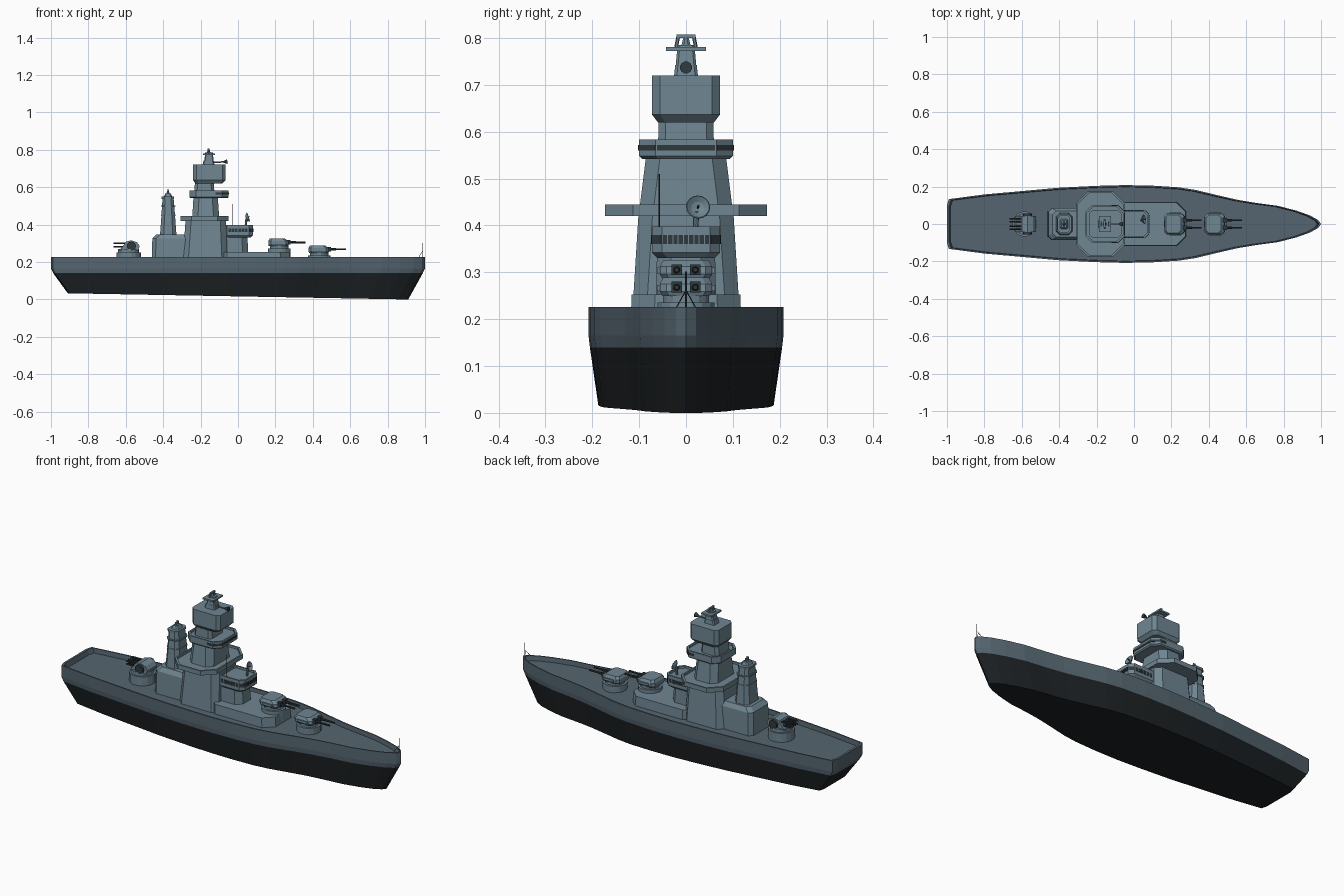
import bpy, bmesh, math
from mathutils import Vector

if "Cube" in bpy.data.objects:
    bpy.data.objects.remove(bpy.data.objects["Cube"])


def material(name, r, g, b):
    m = bpy.data.materials.new(name)
    m.diffuse_color = (r, g, b, 1)
    m.use_nodes = True
    m.node_tree.nodes["Principled BSDF"].inputs["Base Color"].default_value = m.diffuse_color
    return m


HULL = material("hull_grey", 0.09, 0.13, 0.16)
LIGHT = material("upper_grey", 0.16, 0.24, 0.29)
KEEL = material("keel_black", 0.012, 0.015, 0.017)
DARK = material("dark_metal", 0.03, 0.04, 0.045)


def loft(name, rings, mat, cap_start=True, cap_end=True):
    """Skin a stack of equal-length rings."""
    bm = bmesh.new()
    vs = [[bm.verts.new(p) for p in ring] for ring in rings]
    n = len(vs[0])
    for a, b in zip(vs, vs[1:]):
        for i in range(n):
            j = (i + 1) % n
            bm.faces.new((a[i], a[j], b[j], b[i]))
    if cap_start:
        bm.faces.new(vs[0][::-1])
    if cap_end:
        bm.faces.new(vs[-1])
    if cap_start and cap_end:
        bmesh.ops.recalc_face_normals(bm, faces=bm.faces)
    me = bpy.data.meshes.new(name)
    bm.to_mesh(me)
    bm.free()
    ob = bpy.data.objects.new(name, me)
    bpy.context.collection.objects.link(ob)
    me.materials.append(mat)
    return ob


def octa(x0, x1, hy, c, z, cf=None):
    """Chamfered rectangle; c = rear chamfer, cf = front chamfer."""
    f = c if cf is None else cf
    return [(x0 + c, -hy, z), (x1 - f, -hy, z), (x1, f - hy, z), (x1, hy - f, z),
            (x1 - f, hy, z), (x0 + c, hy, z), (x0, hy - c, z), (x0, c - hy, z)]


def platform(name, x0, x1, hy, c, z0, z1, cf=None, under=0.0):
    """Slab with a parapet round a sunken floor."""
    f = c if cf is None else cf
    t = 0.008
    rings = [octa(x0 + under, x1 - under, hy - under, c, z0, f), octa(x0, x1, hy, c, z0 + under, f),
             octa(x0, x1, hy, c, z1, f), octa(x0 + t, x1 - t, hy - t, c, z1, f),
             octa(x0 + t, x1 - t, hy - t, c, z1 - 0.012, f)]
    return loft(name, rings if under else rings[1:], LIGHT)


def tube(name, p, q, r1, r2=None, n=12, mat=LIGHT):
    p, q = Vector(p), Vector(q)
    rot = (q - p).to_track_quat('Z', 'Y')
    def ring(c, r):
        return [c + rot @ Vector((r * math.cos(a), r * math.sin(a), 0))
                for a in (2 * math.pi * (i + .5) / n for i in range(n))]
    return loft(name, [ring(p, r1), ring(q, r1 if r2 is None else r2)], mat)


def box(name, x0, x1, y0, y1, z0, z1, mat=LIGHT):
    return loft(name, [[(x0, y0, z), (x1, y0, z), (x1, y1, z), (x0, y1, z)] for z in (z0, z1)], mat)


# Hull: one plan outline stacked at several levels
half = [(-1, .1), (-.99, .133), (-.8, .158), (-.6, .176), (-.4, .194), (-.2, .204), (-.05, .208),
        (.1, .205), (.24, .196), (.33, .182), (.45, .153), (.55, .13), (.65, .113), (.77, .097),
        (.87, .071), (.94, .046), (.985, .021), (1, 0)]
outline = half + [(x, -y) for x, y in reversed(half[:-1])]
level = lambda sx, sy, z: [(x * sx, y * sy, z) for x, y in outline]
bottom = [(x * .91, y * .9, .016 - .0165 * x) for x, y in outline]
water = level(.988, .986, .14)
loft("hull_upper", [level(.98, .95, .2), level(.988, .96, .226), level(1, 1, .226),
                    level(1, 1, .165), water], HULL, True, False)
loft("hull_lower", [bottom, water], KEEL)

# Forward deckhouse and bridge
loft("forward_deckhouse", [octa(-.08, .28, .118, .02, .19, .05), octa(-.08, .275, .116, .02, .253, .05)], LIGHT)
loft("bridge_base", [octa(-.08, .055, .064, .01, .25, .03), octa(-.08, .05, .062, .01, .34, .03)], LIGHT)
platform("bridge", -.07, .08, .073, .01, .33, .398, .022, .012)
for i in range(9):
    y = (i - 4) * .0112
    box("bridge_window", .078, .082, y - .0045, y + .0045, .36, .38, DARK)
for s in (-1, 1):
    for i in range(6):
        x = -.045 + i * .018
        box("bridge_side_window", x - .007, x + .007, s * .0715, s * .0745, .36, .38, DARK)
    w = loft("bridge_corner_window", [[(.0605, s * .0735, z), (.0805, s * .0535, z),
             (.0795, s * .0525, z), (.0595, s * .0725, z)] for z in (.36, .38)], DARK)

# Main tower, stepped upward
loft("tower_lower", [octa(-.297, -.055, .116, .03, .19), octa(-.28, -.065, .101, .03, .43)], LIGHT)
platform("tower_gallery", -.308, -.05, .173, .06, .42, .445)
loft("tower_middle", [octa(-.245, -.1, .1, .03, .43), octa(-.238, -.108, .085, .03, .55)], LIGHT)
platform("lookout_deck", -.26, -.05, .1, .035, .542, .583, None, .006)
box("lookout_window", -.052, -.048, -.062, .062, .56, .572, DARK)
for s in (-1, 1):
    box("lookout_side_window", -.12, -.088, s * .098, s * .102, .56, .572, DARK)
    loft("lookout_corner_window", [[(-.084, s * .101, z), (-.049, s * .066, z),
         (-.051, s * .064, z), (-.086, s * .099, z)] for z in (.56, .572)], DARK)
loft("tower_neck", [octa(-.235, -.125, .06, .015, .56), octa(-.23, -.13, .058, .015, .63)], LIGHT)
loft("director_block", [octa(-.228, -.085, .06, .015, .62), octa(-.24, -.067, .073, .017, .637),
                        octa(-.24, -.067, .073, .017, .72)], LIGHT)

# Mast head
loft("mast_base", [octa(-.19, -.125, .026, .006, .715), octa(-.185, -.13, .023, .006, .742)], LIGHT)
loft("mast_post", [octa(-.18, -.13, .022, .005, .74), octa(-.175, -.135, .018, .005, .785)], LIGHT)
box("mast_crossbar", -.187, -.123, -.043, .043, .772, .781)
for s in (-1, 1):
    tube("mast_frame_leg", (-.157, s * .021, .78), (-.157, s * .016, .806), .004, n=6)
box("mast_frame_top", -.162, -.152, -.02, .02, .8, .807)
tube("mast_tip", (-.157, 0, .78), (-.157, 0, .807), .012, .004, 8)
tube("searchlight", (-.078, 0, .735), (-.057, 0, .737), .005, .013, 12, DARK)
tube("searchlight_arm", (-.14, 0, .733), (-.075, 0, .735), .004, n=6)

# Aft superstructure and funnel tower
loft("aft_house", [octa(-.462, -.26, .087, .02, .19), octa(-.458, -.26, .085, .02, .325),
                   octa(-.435, -.27, .07, .02, .348)], LIGHT)
loft("funnel_tower", [octa(-.418, -.328, .06, .02, .33), octa(-.41, -.336, .052, .018, .44),
                      octa(-.403, -.345, .042, .014, .55)], LIGHT)
loft("funnel_collar", [octa(-.408, -.341, .047, .014, .538), octa(-.408, -.341, .047, .014, .55)], LIGHT)
loft("funnel_cap", [octa(-.396, -.352, .028, .008, .55), octa(-.388, -.36, .02, .006, .567)], LIGHT)
for s in (-1, 1):
    tube("cap_post", (-.374, s * .014, .565), (-.374, s * .01, .583), .004, n=6)
tube("cap_tip", (-.374, 0, .565), (-.374, 0, .59), .009, .002, 8)
for z in (.45, .5):
    loft("funnel_band", [octa(-.412, -.334, .053, .018, z + d) for d in (-.003, .003)], LIGHT)


# Twin gun turrets
def turret(x, z):
    tube("barbette", (x, 0, z - .04), (x, 0, z + .02), .062, n=16)
    tube("turret_ring", (x, 0, z + .02), (x, 0, z + .038), .05, n=16)
    loft("turret_body", [octa(x - .056, x + .048, .05, .014, z + .034), octa(x - .058, x + .052, .056, .014, z + .044),
                         octa(x - .058, x + .048, .056, .014, z + .06), octa(x - .05, x + .03, .048, .014, z + .074)], LIGHT)
    for s in (-1, 1):
        box("gun_mantlet", x + .035, x + .062, s * .02 - .011, s * .02 + .011, z + .042, z + .065, DARK)
        tube("gun_sleeve", (x + .05, s * .02, z + .053), (x + .09, s * .02, z + .053), .008, .006, 10, DARK)
        tube("gun_barrel", (x + .09, s * .02, z + .053), (x + .142, s * .02, z + .053), .005, n=10, mat=DARK)
        box("side_locker", x - .03, x + .03, s * .05, s * .062, z + .045, z + .058)


turret(.435, .215)
turret(.22, .252)

# Aft anti-aircraft mount
tube("aft_mount_base", (-.585, 0, .19), (-.585, 0, .25), .067, n=16)
tube("aft_mount_ring", (-.585, 0, .25), (-.585, 0, .268), .058, n=16)
profile = [(-.635, .262), (-.535, .262), (-.525, .285), (-.54, .305), (-.57, .316), (-.6, .308), (-.615, .285)]
loft("aft_mount_shield", [[(x, y, z) for x, z in profile] for y in (-.042, .042)], LIGHT)
for s in (-1, 1):
    tube("elevation_wheel", (-.57, s * .042, .285), (-.57, s * .056, .285), .024, n=14, mat=DARK)
    for y in (.011, .028):
        for z in (.282, .299):
            tube("aft_barrel", (-.59, s * y, z), (-.665, s * y, z), .0045, n=8, mat=DARK)

# Radar dish above the bridge
tube("dish_post", (.04, .02, .38), (.045, .022, .43), .006, n=8)
aim = Vector((.93, .1, .3)).normalized()
centre = Vector((.047, .025, .437))
rot = aim.to_track_quat('Z', 'Y')
dish = lambda r, h: [centre + rot @ Vector((r * math.cos(i * math.pi / 8), r * math.sin(i * math.pi / 8), h))
                     for i in range(16)]
loft("radar_dish", [dish(.006, -.006), dish(.016, -.002), dish(.026, .007), dish(.024, .009),
                    dish(.014, .001), dish(.005, -.002)], LIGHT)
tube("dish_feed", centre, centre + aim * .018, .002, n=6, mat=DARK)

# Whip aerial and bow flagstaff with stays
tube("whip_aerial", (-.03, -.057, .38), (-.03, -.057, .51), .0015, n=6, mat=DARK)
tube("bow_staff", (.988, 0, .2), (.988, 0, .302), .002, n=6, mat=DARK)
for s in (-1, 1):
    tube("staff_stay", (.965, s * .022, .222), (.988, 0, .262), .0012, n=5, mat=DARK)
